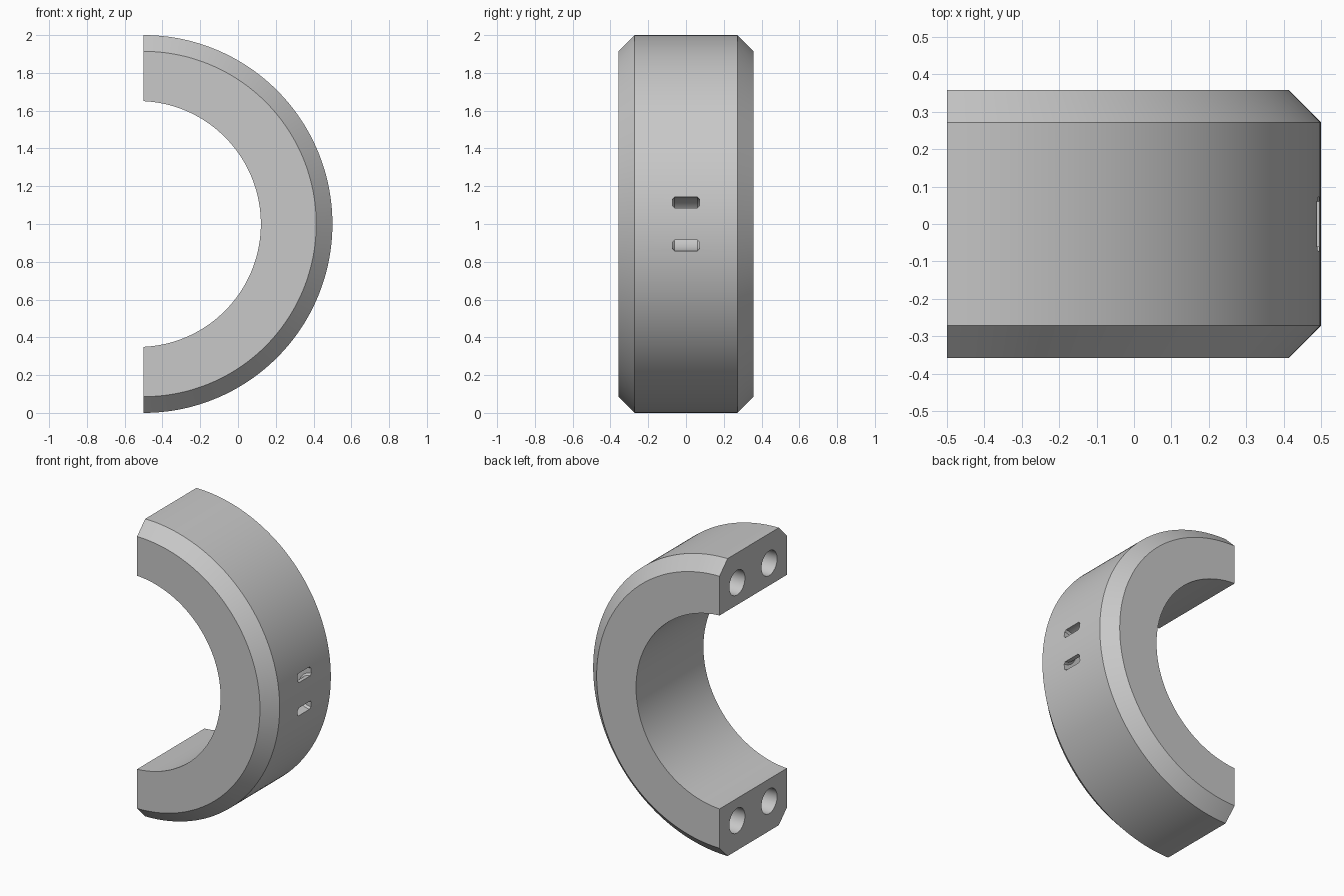
import bpy
import bmesh
from math import sin, cos, pi, sqrt, radians
from mathutils import Vector

cube = bpy.data.objects.get("Cube")
if cube:
    bpy.data.objects.remove(cube)

CUT_X, MID_Z = -0.5, 1.0          # flat parting face, ring centre height
OUTER, BORE, BORE_SHIFT = 1.0, 0.651, 0.03
HALF_W, CHAMFER = 0.358, 0.086

grey = bpy.data.materials.new("light grey")
grey.use_nodes = True
colour = (0.58, 0.58, 0.58, 1)
grey.diffuse_color = colour
grey.node_tree.nodes["Principled BSDF"].inputs["Base Color"].default_value = colour


def loft(name, sections):
    """Skin a row of closed cross-sections and cap both ends."""
    bm = bmesh.new()
    rows = [[bm.verts.new(p) for p in s] for s in sections]
    n = len(rows[0])
    for a, b in zip(rows, rows[1:]):
        for i in range(n):
            j = (i + 1) % n
            bm.faces.new((a[i], a[j], b[j], b[i]))
    bm.faces.new(rows[0])
    bm.faces.new(rows[-1])
    bmesh.ops.recalc_face_normals(bm, faces=bm.faces)
    mesh = bpy.data.meshes.new(name)
    bm.to_mesh(mesh)
    bm.free()
    mesh.materials.append(grey)
    obj = bpy.data.objects.new(name, mesh)
    bpy.context.collection.objects.link(obj)
    return obj


def arc_section(centre_x, angle, profile):
    """Place (radius, y) points on a half plane around the y direction."""
    return [Vector((centre_x + r * cos(angle), y, MID_Z + r * sin(angle)))
            for r, y in profile]


def ring_profile(angle):
    # The bore centre sits slightly behind the parting face
    inner = sqrt(BORE ** 2 - (BORE_SHIFT * sin(angle)) ** 2) - BORE_SHIFT * cos(angle)
    half = [(inner, HALF_W), (OUTER - CHAMFER, HALF_W), (OUTER, HALF_W - CHAMFER)]
    return half + [(r, -y) for r, y in reversed(half)]


# Half ring body with chamfered outer rims
STEPS = 120
angles = [-pi / 2 + pi * i / STEPS for i in range(STEPS + 1)]
ring = loft("half_ring", [arc_section(CUT_X, a, ring_profile(a)) for a in angles])

# Curved tie tunnel opening twice on the outside
r_in, r_out, half_y, c = 0.085, 0.143, 0.072, 0.012
side = [(r_in, half_y - c), (r_in + c, half_y), (r_out - c, half_y), (r_out, half_y - c)]
section = side + [(r, -y) for r, y in reversed(side)]
sweep = [radians(60 + 240 * i / 48) for i in range(49)]
cutters = [loft("tunnel_cutter", [arc_section(0.5, a, section) for a in sweep])]

# Blind pin holes in the two parting faces
for y in (-0.171, 0.171):
    for z in (0.2, 1.8):
        circle = [(y + 0.083 * cos(2 * pi * i / 40), z + 0.083 * sin(2 * pi * i / 40))
                  for i in range(40)]
        cutters.append(loft("pin_hole_cutter",
                            [[(x, *p) for p in circle] for x in (CUT_X - 0.1, CUT_X + 0.3)]))

bpy.context.view_layer.objects.active = ring
for cutter in cutters:
    cutter.hide_render = True
    mod = ring.modifiers.new("cut", 'BOOLEAN')
    mod.operation = 'DIFFERENCE'
    mod.solver = 'EXACT'
    mod.object = cutter
    bpy.ops.object.modifier_apply(modifier=mod.name)
    bpy.data.objects.remove(cutter)

bpy.ops.object.select_all(action='DESELECT')
ring.select_set(True)
bpy.ops.object.shade_smooth_by_angle(angle=radians(25))
